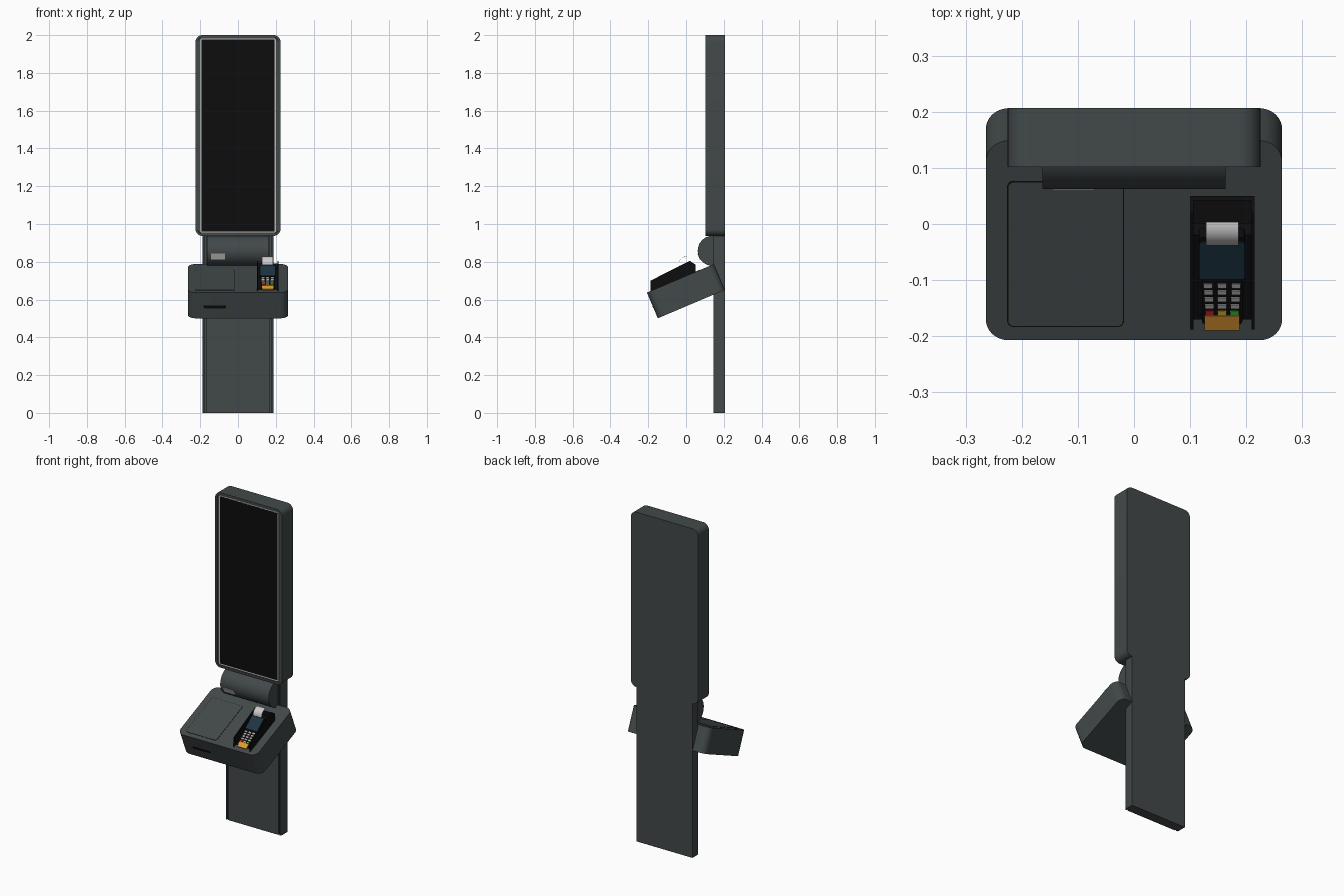
import bpy, bmesh
from math import radians, sin, cos
from mathutils import Matrix, Vector

if "Cube" in bpy.data.objects:
    bpy.data.objects.remove(bpy.data.objects["Cube"])


def material(name, r, g, b):
    m = bpy.data.materials.new(name)
    m.diffuse_color = (r, g, b, 1)
    m.use_nodes = True
    m.node_tree.nodes["Principled BSDF"].inputs["Base Color"].default_value = m.diffuse_color
    return m


BODY = material("body_grey", 0.055, 0.066, 0.068)
BLACK = material("black", 0.004, 0.004, 0.004)
SILVER = material("silver", 0.5, 0.48, 0.45)
WHITE = material("paper_white", 0.8, 0.8, 0.8)
BLUE = material("display_blue", 0.012, 0.035, 0.055)
KEY = material("key_grey", 0.45, 0.45, 0.45)
ORANGE = material("card_orange", 0.75, 0.32, 0.03)
RED = material("red", 0.6, 0.02, 0.02)
YELLOW = material("yellow", 0.7, 0.5, 0.03)
GREEN = material("green", 0.05, 0.5, 0.05)


def finish(name, bm, mat):
    bmesh.ops.recalc_face_normals(bm, faces=bm.faces)
    me = bpy.data.meshes.new(name)
    bm.to_mesh(me)
    bm.free()
    me.materials.append(mat)
    ob = bpy.data.objects.new(name, me)
    bpy.context.collection.objects.link(ob)
    return ob


def slab(name, frame, x, y, z, mat, radius=0.0, lip=None):
    """Box over local ranges x, y, z; corners rounded around local z."""
    bm = bmesh.new()
    size = [r[1] - r[0] for r in (x, y, z)]
    mid = [(r[1] + r[0]) / 2 for r in (x, y, z)]
    bmesh.ops.create_cube(bm, size=1, matrix=Matrix.Translation(mid) @ Matrix.Diagonal((*size, 1)))
    if radius:
        up = [e for e in bm.edges if abs((e.verts[0].co - e.verts[1].co).z) > 1e-6]
        bmesh.ops.bevel(bm, geom=up, offset=radius, segments=8, profile=0.5, affect='EDGES')
    if lip:
        bm.normal_update()
        front = max(bm.faces, key=lambda f: f.calc_center_median().z)
        bmesh.ops.inset_region(bm, faces=[front], thickness=lip[0])
        bmesh.ops.inset_region(bm, faces=[front], thickness=0.001, depth=0)
        bmesh.ops.translate(bm, verts=front.verts, vec=(0, 0, -lip[1]))
    bm.transform(frame)
    return finish(name, bm, mat)


def prism(name, profile, lo, hi, mat, axis='x'):
    """Extrude a (y, z) profile along x, or an (x, y) profile along z."""
    bm = bmesh.new()
    put = (lambda p: (lo, p[0], p[1])) if axis == 'x' else (lambda p: (p[0], p[1], lo))
    face = bm.faces.new([bm.verts.new(put(p)) for p in profile])
    ext = bmesh.ops.extrude_face_region(bm, geom=[face])
    step = Vector((hi - lo, 0, 0)) if axis == 'x' else Vector((0, 0, hi - lo))
    bmesh.ops.translate(bm, vec=step, verts=[v for v in ext['geom'] if isinstance(v, bmesh.types.BMVert)])
    return finish(name, bm, mat)


def tilt(x, y, z, angle):
    return Matrix.Translation((x, y, z)) @ Matrix.Rotation(radians(angle), 4, 'X')


# Stand: column with a groove beside each front edge
half = [(0.188, 0.207), (0.188, 0.157), (0.184, 0.146), (0.176, 0.146),
        (0.176, 0.158), (0.169, 0.158), (0.169, 0.146)]
prism("stand_column", half + [(-x, y) for x, y in reversed(half)], 0, 0.95, BODY, 'z')

# Display: housing, silver trim, black glass
front = tilt(0, 0, 0, 90)
slab("display_housing", front, (-0.225, 0.225), (0.937, 2.0), (-0.207, -0.102), BODY, 0.036, (0.012, 0.004))
slab("display_trim", front, (-0.2, 0.2), (0.955, 1.982), (-0.12, -0.1045), SILVER, 0.008)
slab("display_glass", front, (-0.194, 0.194), (0.961, 1.976), (-0.12, -0.1035), BLACK, 0.003)

# Rounded neck with scanner window
arc = [(0.142 - 0.08 * sin(radians(a)), 0.858 + 0.08 * cos(radians(a))) for a in range(0, 181, 6)]
prism("neck", arc + [(0.16, 0.778), (0.16, 0.938)], -0.163, 0.163, BODY)
slab("scanner_window", tilt(0, 0.142, 0.858, 112), (-0.144, -0.07), (-0.017, 0.017), (0.07, 0.081), SILVER)

# Tilted tray with cover plate and slot
tray = tilt(0, -0.207, 0.637, 23)
slab("tray_body", tray, (-0.264, 0.264), (0, 0.386), (-0.148, 0), BODY, 0.04)
slab("tray_cover_gap", tray, (-0.226, -0.018), (0.026, 0.308), (-0.01, 0.0008), BLACK, 0.011)
slab("tray_cover", tray, (-0.224, -0.02), (0.028, 0.306), (-0.01, 0.0016), BODY, 0.01)
slab("ticket_slot", tray @ Matrix.Rotation(radians(90), 4, 'X'), (-0.182, -0.064), (-0.09, -0.075),
     (-0.01, 0.001), BLACK, 0.006)

# Black holder: two cheeks, a back wall and a sloped bed
cheek = [(-0.188, 0.635), (-0.188, 0.70), (0.02, 0.805), (0.05, 0.785), (0.05, 0.735)]
for side, x in (("left", 0.100), ("right", 0.209)):
    prism("holder_cheek_" + side, cheek, x, x + 0.006, BLACK)
prism("holder_back", [(0.042, 0.73), (0.05, 0.73), (0.05, 0.785), (0.042, 0.79)], 0.10, 0.215, BLACK)
prism("holder_bed", [(-0.17, 0.64), (-0.17, 0.656), (-0.02, 0.765), (0.0, 0.75), (0.05, 0.76), (0.05, 0.735)],
      0.104, 0.211, BLACK)

# Card terminal
term = tilt(0.157, -0.188, 0.653, 38)
slab("terminal_body", term, (-0.036, 0.036), (0.012, 0.125), (-0.022, 0), BLACK, 0.006)
slab("terminal_head", term, (-0.041, 0.041), (0.112, 0.21), (-0.024, 0.002), BLACK, 0.006)
slab("terminal_display", term, (-0.040, 0.040), (0.117, 0.20), (-0.01, 0.004), BLUE, 0.004)
slab("payment_card", term, (-0.031, 0.031), (0, 0.032), (-0.002, 0.003), ORANGE, 0.002)
for row in range(5):
    for col in range(3):
        mat = (RED, YELLOW, GREEN)[col] if row == 0 else KEY
        x, v = (col - 1) * (0.022 + row * 0.0008), 0.038 + row * 0.0155
        slab(f"key_{row}_{col}", term, (x - 0.008, x + 0.008), (v - 0.0045, v + 0.0045), (-0.002, 0.003), mat, 0.002)

# Curled receipt paper
curl = [(r, range(180, 89, -10)) for r in (0.037,)]
outer = [(0.038 * cos(radians(a)), 0.79 + 0.038 * sin(radians(a))) for a in range(190, 84, -7)]
inner = [(y * 0.965, 0.79 + (z - 0.79) * 0.965) for y, z in reversed(outer)]
prism("receipt_paper", outer + inner, 0.128, 0.186, WHITE)

# Smooth the curves, keep the edges sharp
bpy.ops.object.select_all(action='SELECT')
bpy.context.view_layer.objects.active = bpy.data.objects["tray_body"]
bpy.ops.object.shade_smooth_by_angle(angle=radians(30))
